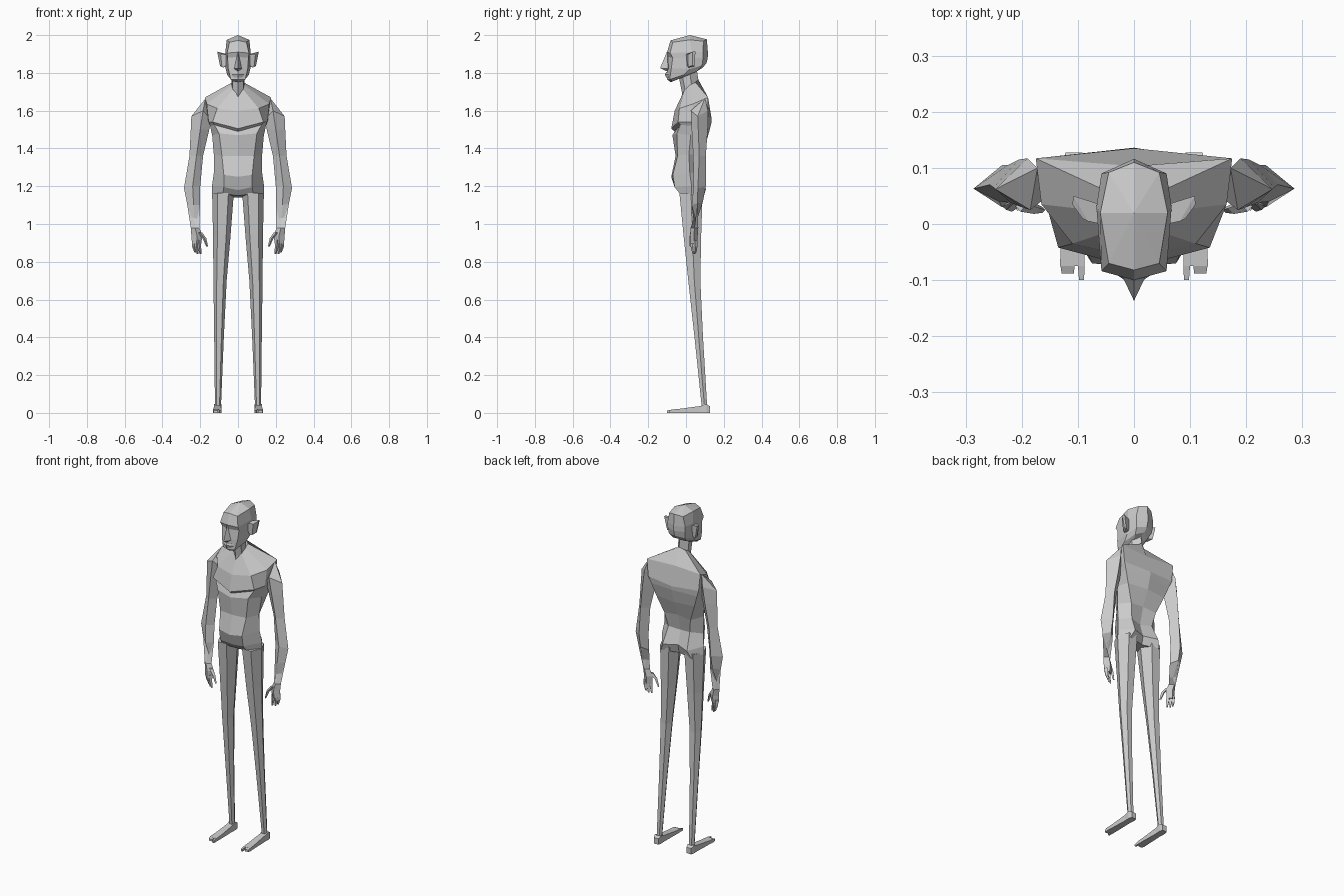
import bpy, bmesh, math


def loft(name, rings, mirror=False):
    """Skin a stack of rings; a single-point ring closes to a tip."""
    bm = bmesh.new()
    vr = [[bm.verts.new(p) for p in r] for r in rings]
    for a, b in zip(vr, vr[1:]):
        n = max(len(a), len(b))
        for i in range(n):
            j = (i + 1) % n
            if len(a) == 1:
                bm.faces.new((a[0], b[j], b[i]))
            elif len(b) == 1:
                bm.faces.new((a[i], a[j], b[0]))
            else:
                bm.faces.new((a[i], a[j], b[j], b[i]))
    for r in (vr[0], vr[-1]):
        if len(r) > 2:
            bm.faces.new(r)
    bmesh.ops.recalc_face_normals(bm, faces=bm.faces)
    me = bpy.data.meshes.new(name)
    bm.to_mesh(me)
    bm.free()
    ob = bpy.data.objects.new(name, me)
    bpy.context.collection.objects.link(ob)
    if mirror:
        m = ob.modifiers.new("mirror", "MIRROR")
        m.use_mirror_merge = False
    return ob


def sym(*half):
    """Complete a half ring (front centre ... back centre) across x = 0."""
    return list(half) + [(-x, y, z) for x, y, z in reversed(half[1:-1])]


def span(z, x0, x1, y0, y1, n=4):
    """Regular n-sided ring at height z filling the given x and y extents."""
    pts = [(math.cos(2 * math.pi * i / n), math.sin(2 * math.pi * i / n)) for i in range(n)]
    k = max(p[1] for p in pts)
    return [((x0 + x1) / 2 + (x1 - x0) / 2 * c, (y0 + y1) / 2 + (y1 - y0) / 2 * s / k, z)
            for c, s in pts]


def slab(y, x0, x1, z0, z1):
    """Rectangular ring across the y axis."""
    return [(x0, y, z0), (x1, y, z0), (x1, y, z1), (x0, y, z1)]


# Torso from crotch to neck base, with buttock shelf, waist and chest ledge
loft("torso", [
    sym((0, -.02, 1.15), (.08, -.032, 1.16), (.138, .03, 1.155), (.1, .092, 1.14), (0, .065, 1.14)),
    sym((0, -.045, 1.18), (.075, -.06, 1.195), (.138, .03, 1.2), (.08, .106, 1.185), (0, .075, 1.19)),
    sym((0, -.078, 1.25), (.075, -.07, 1.26), (.128, .02, 1.27), (.07, .065, 1.28), (0, .05, 1.27)),
    sym((0, -.055, 1.36), (.085, -.045, 1.36), (.128, .015, 1.37), (.085, .08, 1.36), (0, .075, 1.37)),
    sym((0, -.072, 1.47), (.1, -.048, 1.48), (.137, .025, 1.47), (.125, .1, 1.46), (0, .115, 1.46)),
    sym((0, -.06, 1.49), (.125, -.03, 1.525), (.148, .03, 1.52), (.15, .112, 1.53), (0, .136, 1.54)),
    sym((0, -.078, 1.505), (.135, -.042, 1.54), (.155, .03, 1.54), (.165, .118, 1.57), (0, .135, 1.56)),
    sym((0, -.06, 1.6), (.11, -.035, 1.612), (.165, .035, 1.635), (.175, .117, 1.67), (0, .103, 1.67)),
    sym((0, -.018, 1.68), (.028, -.008, 1.71), (.034, .02, 1.735), (.03, .05, 1.75), (0, .065, 1.765)),
])

# Neck with a pointed throat
loft("neck", [
    sym((0, -.02, 1.62), (.025, 0, 1.68), (.034, .03, 1.7), (0, .068, 1.74)),
    sym((0, -.022, 1.7), (.028, -.005, 1.71), (.034, .03, 1.73), (0, .066, 1.76)),
    sym((0, -.038, 1.78), (.03, -.02, 1.79), (.034, .02, 1.8), (0, .055, 1.83)),
])

# Angular head
loft("head", [
    [(0, .02, 2.0)],
    sym((0, -.082, 1.972), (.045, -.07, 1.962), (.06, .02, 1.975), (.045, .092, 1.968), (0, .11, 1.978)),
    sym((0, -.1, 1.91), (.058, -.084, 1.905), (.067, .03, 1.91), (.058, .09, 1.91), (0, .116, 1.91)),
    sym((0, -.095, 1.885), (.055, -.07, 1.88), (.067, .03, 1.88), (.058, .09, 1.88), (0, .115, 1.88)),
    sym((0, -.1, 1.82), (.052, -.078, 1.825), (.065, .02, 1.82), (.052, .085, 1.84), (0, .108, 1.85)),
    sym((0, -.1, 1.765), (.038, -.086, 1.765), (.057, -.01, 1.79), (.042, .06, 1.81), (0, .085, 1.825)),
    sym((0, -.08, 1.75), (.025, -.07, 1.755), (.035, -.02, 1.775), (.03, .04, 1.8), (0, .06, 1.815)),
])
loft("nose", [
    [(0, -.1, 1.915)],
    sym((0, -.137, 1.825), (.02, -.095, 1.822), (0, -.085, 1.82)),
    [(0, -.1, 1.808)],
])
loft("lips", [
    sym((0, -.104, 1.805), (.028, -.09, 1.8), (0, -.08, 1.8)),
    sym((0, -.112, 1.792), (.034, -.088, 1.79), (0, -.08, 1.79)),
    sym((0, -.105, 1.775), (.028, -.088, 1.778), (0, -.08, 1.775)),
])
loft("ears", [
    [(.06, .0, 1.895), (.06, .035, 1.9), (.06, .03, 1.835), (.06, .005, 1.84)],
    [(.082, .005, 1.9), (.108, .05, 1.912), (.092, .045, 1.835), (.08, .012, 1.828)],
    [(.092, .01, 1.897), (.11, .035, 1.912), (.096, .035, 1.84), (.085, .012, 1.832)],
], True)

# Arms, each a four-sided tube bending at the elbow
loft("arms", [
    [(.172, .1, 1.665)],
    [(.247, .062, 1.57), (.185, .025, 1.6), (.14, .06, 1.55), (.19, .117, 1.6)],
    [(.25, .065, 1.5), (.2, .03, 1.5), (.152, .065, 1.5), (.205, .115, 1.5)],
    [(.257, .07, 1.36), (.22, .038, 1.36), (.185, .07, 1.36), (.225, .105, 1.36)],
    [(.286, .063, 1.19), (.24, .04, 1.2), (.2, .065, 1.2), (.235, .105, 1.2)],
    [(.27, .06, 1.11), (.235, .03, 1.1), (.2, .06, 1.1), (.235, .09, 1.12)],
    span(.98, .205, .25, .025, .065),
], True)

# Hands
loft("palms", [
    span(.98, .205, .25, .025, .065),
    span(.94, .188, .247, .022, .062),
    span(.895, .195, .243, .024, .058),
], True)
for i, (x, y, tip) in enumerate(((.235, .048, .85), (.222, .042, .84), (.207, .035, .84))):
    loft(f"fingers_{i + 1}", [
        span(.915, x - .01, x + .01, y - .012, y + .012),
        span(.88, x - .012, x + .008, y - .01, y + .012),
        span(tip, x - .014, x - .004, y, y + .008),
    ], True)
loft("thumbs", [
    span(.955, .19, .215, .022, .05),
    span(.925, .168, .188, .018, .038),
    span(.88, .158, .168, .02, .03),
], True)

# Long tapering legs
loft("legs", [
    span(1.165, .022, .137, -.035, .088, 6),
    span(.93, .04, .132, -.012, .08, 6),
    span(.7, .06, .13, .012, .076, 6),
    span(.4, .075, .126, .045, .09, 6),
    span(.035, .09, .122, .083, .112, 6),
], True)

# Flat feet with a cleft at the toes
loft("feet", [
    slab(.127, .092, .122, 0, .035),
    slab(.108, .088, .128, 0, .046),
    slab(.075, .09, .126, 0, .036),
    slab(-.03, .088, .13, 0, .022),
    slab(-.075, .088, .132, 0, .018),
], True)
for name, x0, x1, y in (("big_toes", .088, .1, -.1), ("small_toes", .106, .131, -.088)):
    loft(name, [slab(-.074, x0, x1, 0, .018), slab(y, x0 + .001, x1 - .002, 0, .012)], True)
